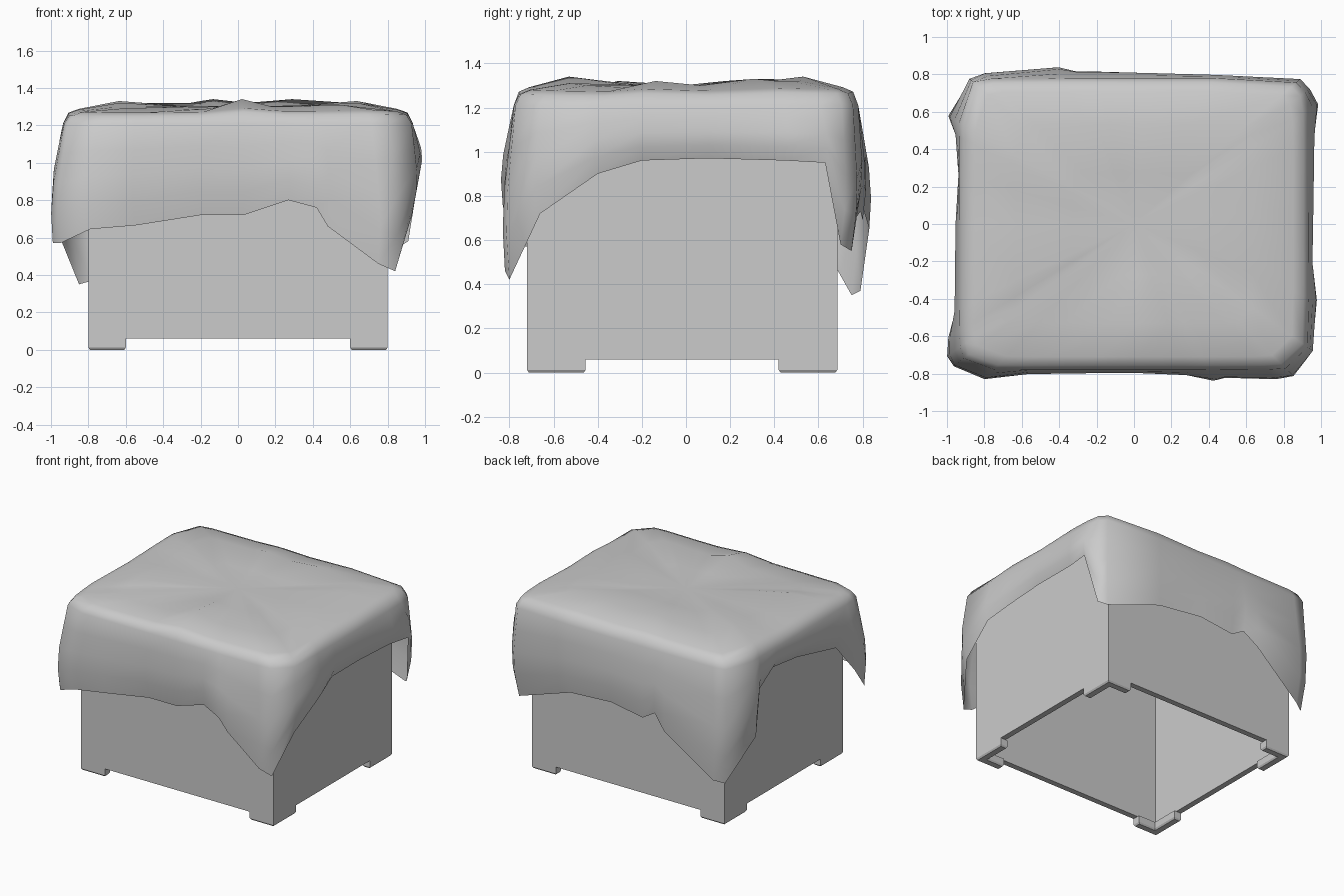
import bpy, bmesh, math

if "Cube" in bpy.data.objects:
    bpy.data.objects.remove(bpy.data.objects["Cube"])

X0, X1, Y0, Y1 = -0.80, 0.80, -0.72, 0.685   # crate footprint
WALL, GAP, TOP = 0.06, 0.06, 1.24


def add_object(name, bm):
    bmesh.ops.recalc_face_normals(bm, faces=bm.faces)
    mesh = bpy.data.meshes.new(name)
    bm.to_mesh(mesh)
    bm.free()
    obj = bpy.data.objects.new(name, mesh)
    bpy.context.collection.objects.link(obj)
    return obj


# Crate body: hollow box, open underneath
bm = bmesh.new()
bmesh.ops.create_cube(bm, size=1)
for v in bm.verts:
    v.co = (X1 if v.co.x > 0 else X0, Y1 if v.co.y > 0 else Y0, TOP if v.co.z > 0 else GAP)
bm.normal_update()
bmesh.ops.delete(bm, geom=[f for f in bm.faces if f.normal.z < -0.5], context='FACES')
crate = add_object("crate_body", bm)
solid = crate.modifiers.new("wall", 'SOLIDIFY')
solid.thickness = WALL
solid.offset = -1


# Corner feet: L-shaped, with a small chamfer at the floor
def foot(name, cx, cy, sx, sy):
    lx, ly, w = 0.2, 0.265, WALL
    profile = [(0, 0), (lx, 0), (lx, w), (w, w), (w, ly), (0, ly)]
    inset = [(1, 1), (-1, 1), (-1, -1), (-1, -1), (-1, -1), (1, -1)]
    bm = bmesh.new()
    rings = []
    for z, c in ((0, 0.008), (0.012, 0), (GAP, 0)):
        rings.append([bm.verts.new((cx + sx * (x + c * i), cy + sy * (y + c * j), z))
                      for (x, y), (i, j) in zip(profile, inset)])
    for a, b in zip(rings, rings[1:]):
        for i in range(6):
            j = (i + 1) % 6
            bm.faces.new((a[i], a[j], b[j], b[i]))
    bm.faces.new(rings[0])
    add_object(name, bm)


foot("foot_front_left", X0, Y0, 1, 1)
foot("foot_front_right", X1, Y0, -1, 1)
foot("foot_back_left", X0, Y1, 1, -1)
foot("foot_back_right", X1, Y1, -1, -1)

# Cloth hem around the crate: x, y, hem height, crest height
HEM = [
    (-.99, -.70, .57, 1.29), (-.95, -.75, .57, 1.29), (-.79, -.82, .645, 1.28),
    (-.55, -.78, .665, 1.28), (-.20, -.77, .72, 1.29), (.03, -.77, .72, 1.34),
    (.27, -.79, .80, 1.30), (.42, -.83, .76, 1.30), (.48, -.81, .66, 1.30),
    (.75, -.82, .46, 1.31), (.84, -.80, .42, 1.31),
    (.93, -.66, .72, 1.30), (.96, -.40, .90, 1.29), (.92, -.20, .96, 1.32),
    (.93, .10, .97, 1.30), (.94, .45, .96, 1.33), (.97, .63, .95, 1.32),
    (.91, .70, .58, 1.32), (.86, .75, .55, 1.32), (.42, .77, .70, 1.34),
    (.07, .79, .73, 1.32), (-.20, .80, .69, 1.34), (-.30, .80, .75, 1.33),
    (-.40, .83, .65, 1.32), (-.78, .79, .37, 1.32), (-.85, .75, .35, 1.32),
    (-.98, .57, .67, 1.33), (-.92, .46, .95, 1.33), (-.89, .25, 1.04, 1.32),
    (-.92, .00, 1.03, 1.30), (-.93, -.45, .93, 1.32), (-.98, -.60, .72, 1.30),
]


def drape(x, y, hem, crest):
    # Shoulder sits on a rounded rectangle; the side bulges between shoulder and hem
    k = ((abs(x) / .935) ** 14 + (abs(y) / .78) ** 14) ** (-1 / 14)
    sx, sy, sz = x * k, y * k, 1.21
    column = []
    for t in (1, .75, .5, .25, 0):
        b = 1 + .03 * math.sin(math.pi * t ** 1.3)
        column.append(((sx + (x - sx) * t) * b, (sy + (y - sy) * t) * b, sz + (hem - sz) * t))
    edge = .6 * 1.28 + .4 * (crest - .03)
    for s, z in ((.97, edge - .02), (.91, edge), (.68, crest), (.35, .15 * crest + 1.107)):
        column.append((sx * s, sy * s, z))
    return column


# Draped cloth
bm = bmesh.new()
cols = [[bm.verts.new(p) for p in drape(*h)] for h in HEM]
centre = bm.verts.new((0, 0, 1.30))
for a, b in zip(cols, cols[1:] + cols[:1]):
    for i in range(len(a) - 1):
        bm.faces.new((a[i], b[i], b[i + 1], a[i + 1]))
    bm.faces.new((a[-1], b[-1], centre))
for f in bm.faces:
    f.smooth = True
add_object("draped_cloth", bm)
